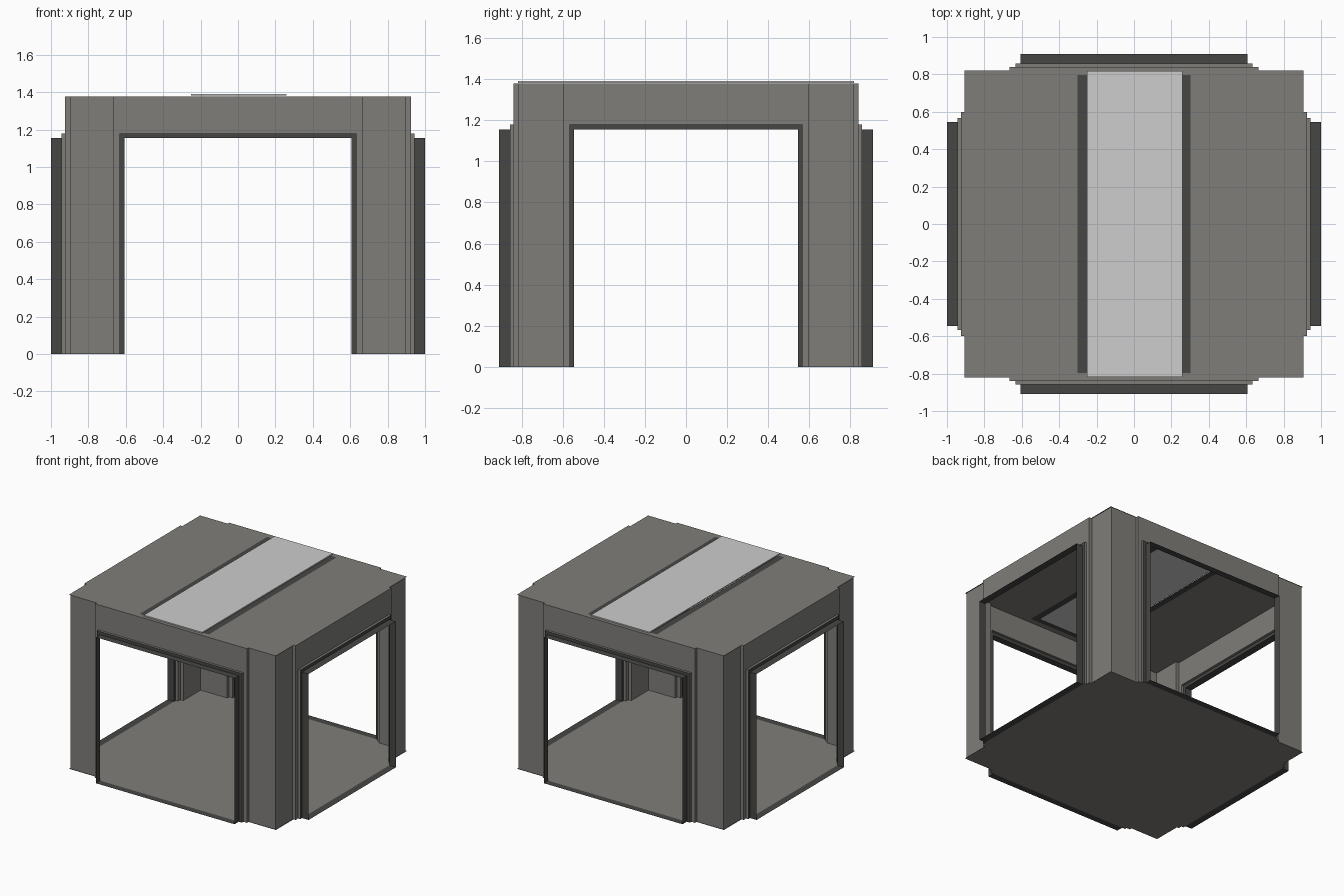
import bpy, bmesh, math

if "Cube" in bpy.data.objects:
    bpy.data.objects.remove(bpy.data.objects["Cube"])

def material(name, col):
    m = bpy.data.materials.new(name)
    m.diffuse_color = (*col, 1)
    m.use_nodes = True
    m.node_tree.nodes["Principled BSDF"].inputs["Base Color"].default_value = m.diffuse_color
    return m

GREY = material("warm grey", (0.215, 0.208, 0.195))
DARK = material("dark grey", (0.062, 0.062, 0.060))
LIGHT = material("light grey", (0.61, 0.61, 0.61))

H = 1.378            # wall height
POST_X, POST_Y = 0.898, 0.815
ROOF_X, ROOF_Y = 0.906, 0.82

def sheet(name, quads, mat):
    """Thin sheet-metal part made from quads."""
    bm = bmesh.new()
    for q in quads:
        bm.faces.new([bm.verts.new(p) for p in q])
    bmesh.ops.remove_doubles(bm, verts=bm.verts, dist=1e-5)
    me = bpy.data.meshes.new(name)
    bm.to_mesh(me)
    bm.free()
    me.materials.append(mat)
    ob = bpy.data.objects.new(name, me)
    bpy.context.collection.objects.link(ob)
    return ob

def tube(w, h, d0, d1):
    """Rectangular tube running outwards (towards -y) from d0 to d1."""
    c = [(-w, 0), (w, 0), (w, h), (-w, h)]
    return [[(a[0], -d0, a[1]), (a[0], -d1, a[1]), (b[0], -d1, b[1]), (b[0], -d0, b[1])]
            for a, b in zip(c, c[1:] + c[:1])]

def arch(w1, h1, w2, h2, d):
    """Flat doorway surround at depth d, open at the bottom."""
    o = [(-w1, 0), (-w1, h1), (w1, h1), (w1, 0)]
    i = [(-w2, 0), (-w2, h2), (w2, h2), (w2, 0)]
    return [[(x, -d, z) for x, z in (o[k], i[k], i[k + 1], o[k + 1])] for k in range(3)]

def frame(x1, y1, x2, y2, z):
    """Flat rectangular ring, facing up."""
    o = [(-x1, -y1), (x1, -y1), (x1, y1), (-x1, y1)]
    i = [(-x2, -y2), (x2, -y2), (x2, y2), (-x2, y2)]
    return [[(*p, z) for p in (o[k], o[(k + 1) % 4], i[(k + 1) % 4], i[k])] for k in range(4)]

def side(name, angle, corner, widths, depths):
    """One complete wall with stepped doorway, turned into place."""
    wp, wt, wl = widths
    d0, d1, d2, d3 = depths
    posts = [[(a, -d0, 0), (b, -d0, 0), (b, -d0, H), (a, -d0, H)]
             for a, b in ((-corner, -wp), (wp, corner))]
    parts = [
        ("corner_walls", posts, GREY),
        ("wall_panel", tube(wp, H, d0, d1) + arch(wp, H, wt, 1.18, d1), GREY),
        ("door_trim", tube(wt, 1.18, d1, d2), GREY),
        ("door_trim_face", arch(wt, 1.18, wl, 1.155, d2), DARK),
        ("door_sleeve", tube(wl, 1.155, d2, d3), DARK),
    ]
    for part, quads, mat in parts:
        sheet(f"{name}_{part}", quads, mat).rotation_euler.z = angle

# Four walls with doorways
NARROW = ((0.598, 0.568, 0.546), (POST_X, 0.924, 0.943, 1.0))
WIDE = ((0.665, 0.634, 0.607), (POST_Y, 0.839, 0.857, 0.91))
side("front", 0, POST_X, *WIDE)
side("right", math.pi / 2, POST_Y, *NARROW)
side("back", math.pi, POST_X, *WIDE)
side("left", -math.pi / 2, POST_Y, *NARROW)

# Floor and roof sheets; the roof has a long opening
sheet("floor", [[(-ROOF_X, -ROOF_Y, 0), (ROOF_X, -ROOF_Y, 0),
                 (ROOF_X, ROOF_Y, 0), (-ROOF_X, ROOF_Y, 0)]], GREY)
sheet("roof", frame(ROOF_X, ROOF_Y, 0.303, 0.797, H), GREY)
sheet("skylight_border", frame(0.303, 0.797, 0.25, 0.755, H), DARK)

# Light panel over the roof opening
bpy.ops.mesh.primitive_cube_add(size=1, location=(0.003, 0, 1.386))
panel = bpy.context.object
panel.name = "skylight_panel"
panel.scale = (0.51, 1.635, 0.009)
panel.data.materials.append(LIGHT)
